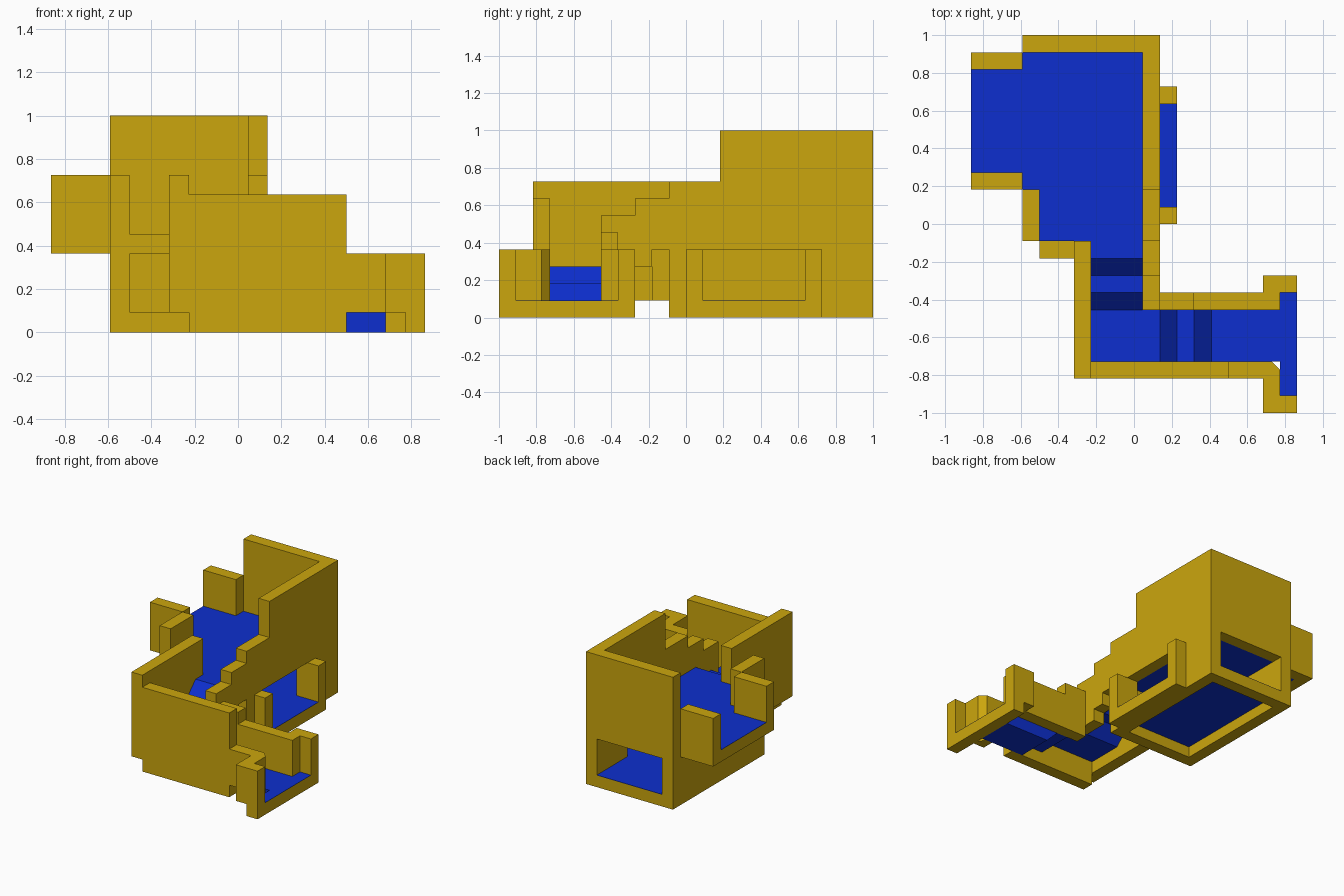
import bpy, bmesh
from mathutils import Vector

if "Cube" in bpy.data.objects:
    bpy.data.objects.remove(bpy.data.objects["Cube"])

U = 1 / 11  # grid module; all sizes below are in modules
T = 0.02    # thin floor covering

def material(name, rgb):
    m = bpy.data.materials.new(name)
    m.diffuse_color = (*rgb, 1)
    m.use_nodes = True
    m.node_tree.nodes["Principled BSDF"].inputs["Base Color"].default_value = m.diffuse_color
    return m

WALL = material("wall_yellow", (0.60, 0.38, 0.004))
FLOOR = material("floor_blue", (0.004, 0.028, 0.62))

def prism(name, pts, axis, a, b, mat):
    """Extrude a closed 2D profile along an axis from a to b."""
    bm = bmesh.new()
    def place(p, t):
        c = list(p)
        c.insert("xyz".index(axis), t)
        return Vector(c) * U
    face = bm.faces.new([bm.verts.new(place(p, a)) for p in pts])
    out = bmesh.ops.extrude_face_region(bm, geom=[face])
    verts = [v for v in out["geom"] if isinstance(v, bmesh.types.BMVert)]
    shift = place((0, 0), b - a)
    bmesh.ops.translate(bm, verts=verts, vec=shift)
    bmesh.ops.recalc_face_normals(bm, faces=bm.faces)
    me = bpy.data.meshes.new(name)
    bm.to_mesh(me)
    bm.free()
    me.materials.append(mat)
    ob = bpy.data.objects.new(name, me)
    bpy.context.collection.objects.link(ob)
    return ob

def box(name, x0, x1, y0, y1, z0, z1, mat=WALL):
    return prism(name, [(x0, y0), (x1, y0), (x1, y1), (x0, y1)], "z", z0, z1, mat)

def framed(name, outer, hole, axis, a, b):
    """Wall panel with a doorway; rectangles are (u0, u1, z0, z1)."""
    u0, u1, z0, z1 = outer
    h0, h1, k0, k1 = hole
    for i, (p, q, r, s) in enumerate(((u0, h0, z0, z1), (h1, u1, z0, z1),
                                      (h0, h1, z0, k0 - T), (h0, h1, k1, z1))):
        if q > p and s > r:
            prism(f"{name}_{i}", [(p, r), (q, r), (q, s), (p, s)], axis, a, b, WALL)

# Tall room: back and right walls with lower doorways
framed("back_wall", (-6.5, 1.5, 0, 11), (-5.5, 0.5, 1, 4), "y", 10, 11)
framed("right_wall", (-1, 2, 0, 8), (1, 2, 1, 4), "x", 0.5, 1.5)
framed("right_wall_tall", (2, 10, 0, 11), (2, 7, 1, 4), "x", 0.5, 1.5)
box("left_wall_lower", -6.5, -5.5, -1, 10, 0, 5 - T)
box("left_wall_upper", -6.5, -5.5, -1, 2, 5 - T, 8)
box("front_wall_lower", -5.5, 0.5, -1, 0, 0, 5 - T)
box("front_alcove", -5.5, 0.5, -2, -1, 1, 4)

# Floors of the lower and upper rooms
box("lower_floor", -5.5, 0.5, 0, 10, 0.9, 1, FLOOR)
box("lower_back_doorstep", -5.5, 0.5, 10, 11, 1 - T, 1, FLOOR)
box("upper_floor", -5.5, 0.5, 0, 10, 4, 5, FLOOR)
box("upper_floor_left", -6.5, -5.5, 2, 10, 5 - T, 5, FLOOR)
box("upper_floor_front", -5.5, -2.5, -1, 0, 5 - T, 5, FLOOR)

# Left balcony
for n, y in (("front", 2), ("back", 9)):
    box(f"balcony_wall_{n}", -9.5, -6.5, y, y + 1, 4, 8)
box("balcony_floor", -8.5, -6.5, 3, 9, 4, 5, FLOOR)
box("balcony_sill", -9.5, -8.5, 3, 9, 4, 5 - T)
box("balcony_sill_top", -9.5, -8.5, 3, 9, 5 - T, 5, FLOOR)

# Right doorway ledge
for n, y in (("front", 0), ("back", 7)):
    box(f"ledge_post_{n}", 1.5, 2.5, y, y + 1, 0, 4)
box("ledge_sill", 1.5, 2.5, 1, 7, 0, 1 - T)
box("ledge_floor", 0.5, 2.5, 1, 7, 1 - T, 1, FLOOR)

# Ramped floors: passage going forward, then turning right
def ramp(name, top, axis, a, b):
    prism(name, top + [(p, z - 1) for p, z in reversed(top)], axis, a, b, FLOOR)

ramp("passage_floor", [(-5, 3), (-4, 4), (-3, 4), (-2, 5), (0, 5)], "x", -2.5, 0.5)
ramp("corridor_floor", [(-2.5, 3), (1.5, 3), (2.5, 2), (3.5, 2), (4.5, 1), (8.5, 1)], "y", -8, -5)

# Stepped passage and corridor walls
for i, (y0, y1, z0, z1) in enumerate(((-5, -3, 2, 6), (-3, -2, 3, 7), (-2, -1, 4, 7))):
    box(f"passage_right_wall_{i}", 0.5, 1.5, y0, y1, z0, z1)
box("passage_left_wall", -3.5, -2.5, -9, -1, 1, 8)
box("corridor_front_wall", -2.5, 5.5, -9, -8, 0, 7)
box("corridor_front_low_wall", 5.5, 7.5, -9, -8, 1, 4)
box("corridor_back_wall", 1.5, 3.5, -5, -4, 1, 5)
box("corridor_back_low_wall", 3.5, 7.5, -5, -4, 1, 4)

# End doorway with one chamfered corner
prism("chamfered_corner", [(7.5, -9), (8.5, -9), (8.5, -8.5), (8, -8), (7.5, -8)], "z", 0, 4, WALL)
box("end_wall_front", 7.5, 8.5, -11, -9, 1, 4)
box("end_wall_back", 7.5, 8.5, -5, -3, 1, 4)
box("end_post_front", 8.5, 9.5, -11, -10, 0, 4)
box("end_post_back", 8.5, 9.5, -4, -3, 0, 4)
box("end_sill", 8.5, 9.5, -10, -4, 0, 1 - T)
box("end_sill_top", 8.5, 9.5, -10, -4, 1 - T, 1, FLOOR)
